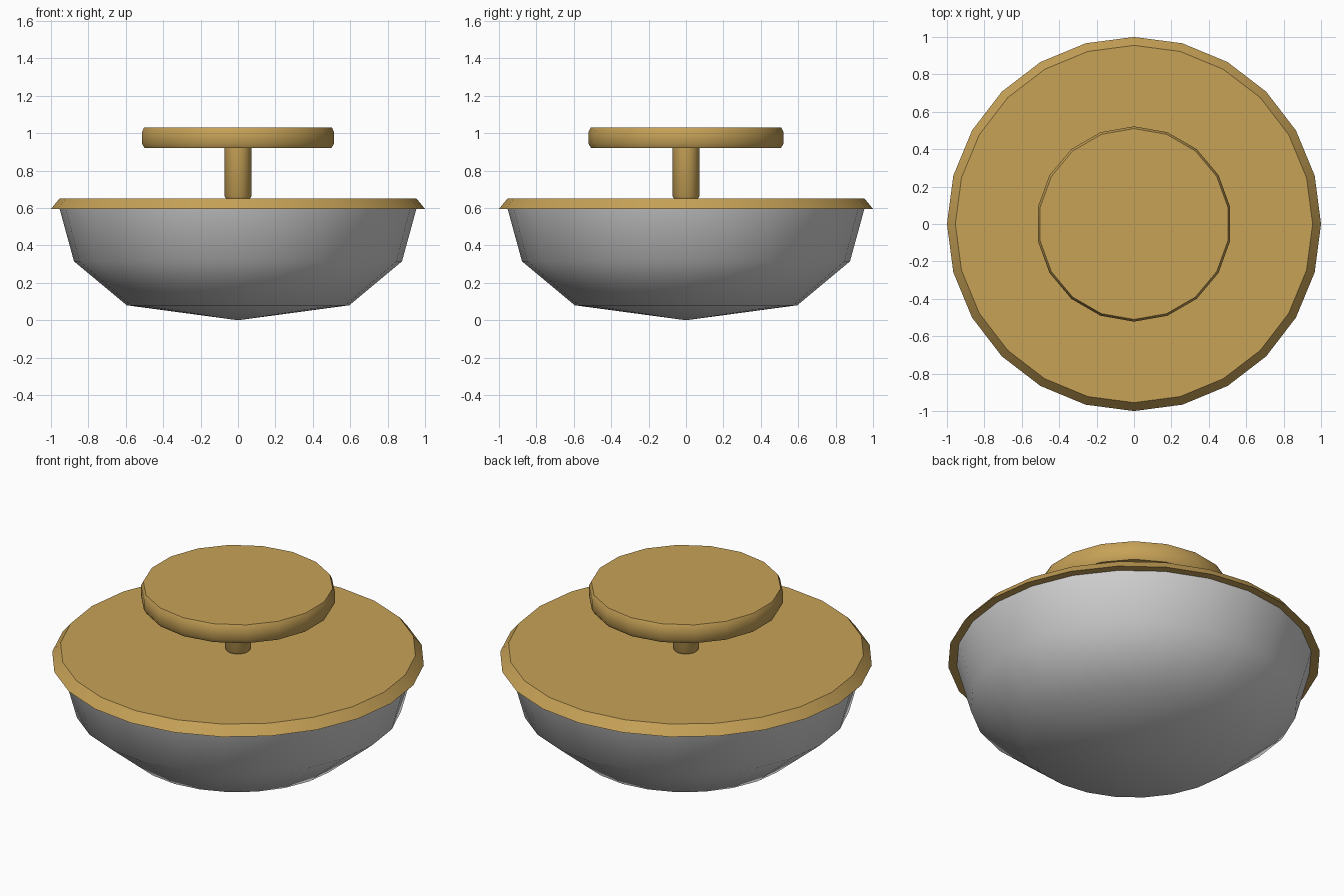
import bpy
import bmesh
import math

cube = bpy.data.objects.get("Cube")
if cube:
    bpy.data.objects.remove(cube, do_unlink=True)


def make_material(name, color):
    mat = bpy.data.materials.new(name)
    mat.use_nodes = True
    mat.diffuse_color = color
    mat.node_tree.nodes["Principled BSDF"].inputs["Base Color"].default_value = color
    return mat


def lathe(name, profile, sides, mat, sharp_angle):
    """Revolve a (radius, height) profile listed from bottom to top; close open ends."""
    bm = bmesh.new()
    rings = []
    for radius, z in profile:
        if radius == 0:
            rings.append([bm.verts.new((0, 0, z))] * sides)
            continue
        angles = [math.pi / 2 + math.tau * i / sides for i in range(sides)]
        rings.append([bm.verts.new((radius * math.cos(a), radius * math.sin(a), z))
                      for a in angles])
    for low, high in zip(rings, rings[1:]):
        for i in range(sides):
            j = (i + 1) % sides
            corners = dict.fromkeys((low[i], low[j], high[j], high[i]))
            bm.faces.new(list(corners))
    for ring, (radius, z) in ((rings[0], profile[0]), (rings[-1], profile[-1])):
        if radius > 0:
            bm.faces.new(ring)
    bmesh.ops.recalc_face_normals(bm, faces=bm.faces)
    mesh = bpy.data.meshes.new(name)
    bm.to_mesh(mesh)
    bm.free()
    mesh.materials.append(mat)
    obj = bpy.data.objects.new(name, mesh)
    bpy.context.collection.objects.link(obj)
    bpy.ops.object.select_all(action="DESELECT")
    obj.select_set(True)
    bpy.context.view_layer.objects.active = obj
    bpy.ops.object.shade_smooth_by_angle(angle=math.radians(sharp_angle))
    return obj


brass = make_material("brass", (0.57, 0.36, 0.095, 1))
steel = make_material("grey steel", (0.64, 0.64, 0.64, 1))

# Rounded bowl coming to a shallow point underneath
lathe("bowl", [(0, 0), (0.595, 0.08), (0.877, 0.315), (0.955, 0.6)], 24, steel, 60)

# Flat lid with a bevelled rim
lathe("lid", [(1.0, 0.595), (0.955, 0.65)], 24, brass, 30)

# Stem and the disc-shaped knob on top of it
lathe("knob_stem", [(0.062, 0.648), (0.072, 0.662), (0.072, 0.93)], 16, brass, 50)
lathe("knob_disc", [(0.507, 0.92), (0.522, 0.945), (0.522, 1.005), (0.51, 1.03)],
      18, brass, 50)
